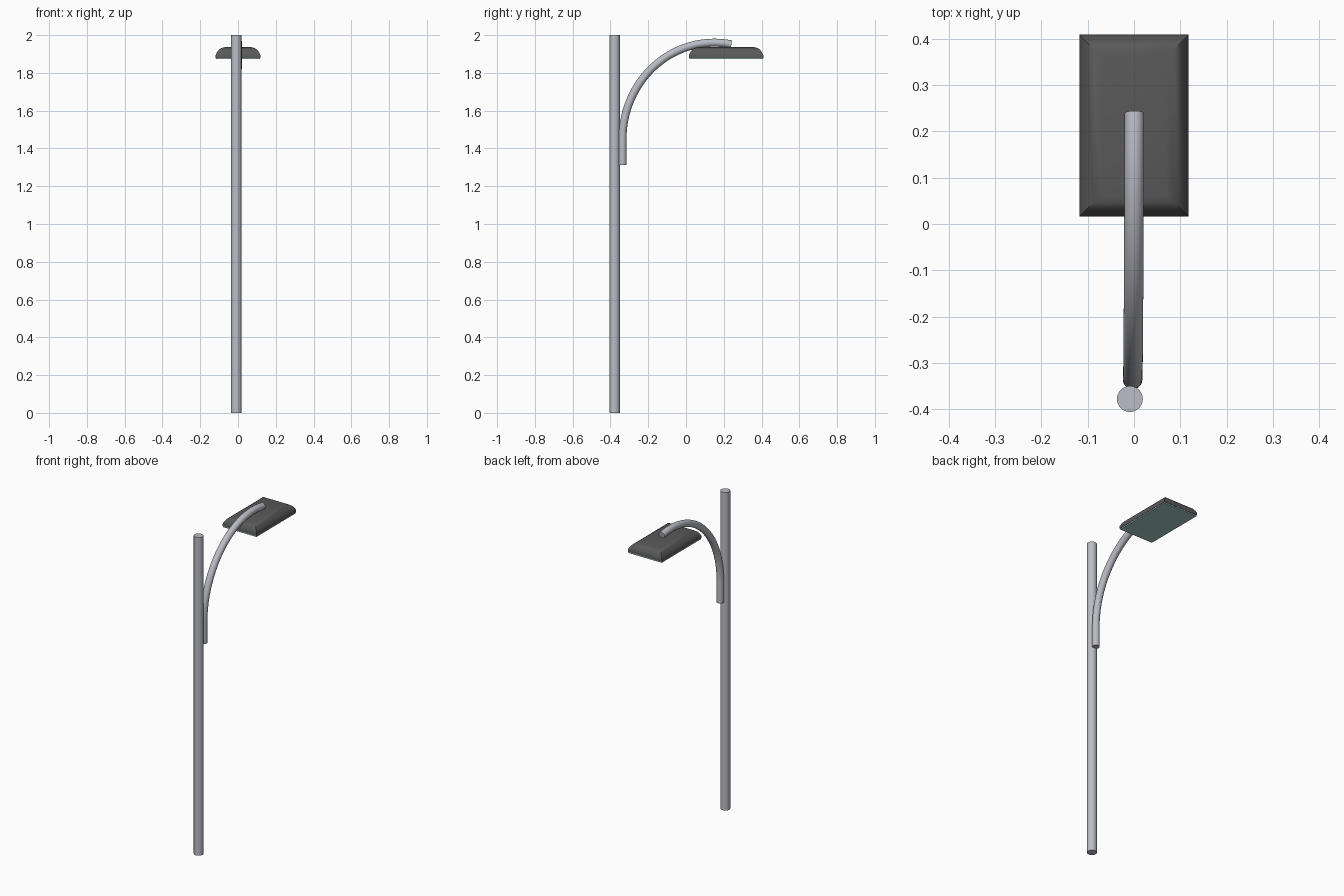
import bpy, bmesh, math

if "Cube" in bpy.data.objects:
    bpy.data.objects.remove(bpy.data.objects["Cube"])


def material(name, rgb):
    m = bpy.data.materials.new(name)
    m.diffuse_color = (*rgb, 1)
    m.use_nodes = True
    m.node_tree.nodes["Principled BSDF"].inputs["Base Color"].default_value = m.diffuse_color
    return m


steel = material("pale_steel", (0.49, 0.51, 0.56))
dark = material("dark_grey", (0.10, 0.10, 0.10))
glass = material("pale_teal_glass", (0.38, 0.60, 0.59))


def finish(bm, name, mat, angle):
    bmesh.ops.recalc_face_normals(bm, faces=bm.faces)
    me = bpy.data.meshes.new(name)
    bm.to_mesh(me)
    bm.free()
    me.materials.append(mat)
    ob = bpy.data.objects.new(name, me)
    bpy.context.collection.objects.link(ob)
    bpy.ops.object.select_all(action='DESELECT')
    ob.select_set(True)
    bpy.context.view_layer.objects.active = ob
    bpy.ops.object.shade_smooth_by_angle(angle=math.radians(angle))
    return ob


def loft(rings, name, mat, angle=40):
    """Bridge equal-sized rings of points and cap both ends."""
    bm = bmesh.new()
    vs = [[bm.verts.new(p) for p in r] for r in rings]
    n = len(vs[0])
    for a, b in zip(vs, vs[1:]):
        for i in range(n):
            j = (i + 1) % n
            bm.faces.new((a[i], a[j], b[j], b[i]))
    bm.faces.new(vs[0][::-1])
    bm.faces.new(vs[-1])
    return finish(bm, name, mat, angle)


def tube(path, r, name, mat, n=32):
    """Round tube along (x, y, z, tilt); tilt turns the ring from up to +y."""
    rings = []
    for x, y, z, t in path:
        rings.append([(x + r * math.cos(a),
                       y + r * math.sin(a) * math.cos(t),
                       z - r * math.sin(a) * math.sin(t))
                      for a in (2 * math.pi * i / n for i in range(n))])
    return loft(rings, name, mat)


def rect(inset, z, hx=0.118, y0=0.016, y1=0.409):
    x, a, b = hx - inset, y0 + inset, y1 - inset
    return [(-x, a, z), (x, a, z), (x, b, z), (-x, b, z)]


# Upright pole
tube([(-0.009, -0.378, 0, 0), (-0.009, -0.378, 2, 0)], 0.028, "pole", steel)

# Curved arm: short straight foot, then an elliptical sweep past its crest
A, B, CY, CZ = 0.486, 0.51, 0.15, 1.45
path = [(-0.003, -0.336, 1.313, 0)]
for i in range(37):
    u = math.radians(100.7) * i / 36
    y = CY - A * math.cos(u)
    tilt = math.atan2(A * math.sin(u), B * math.cos(u))
    path.append((-0.003 + 0.004 * i / 36, y, CZ + B * math.sin(u), tilt))
tube(path, 0.021, "curved_arm", steel)

# Lamp housing with rounded shoulders
loft([rect(0, 1.880), rect(0, 1.894), rect(0.006, 1.908), rect(0.016, 1.922),
      rect(0.030, 1.932), rect(0.048, 1.936)], "lamp_housing", dark, 40)

# Glass cover underneath
loft([rect(0.002, 1.873), rect(0.002, 1.880)], "lamp_glass", glass, 30)
